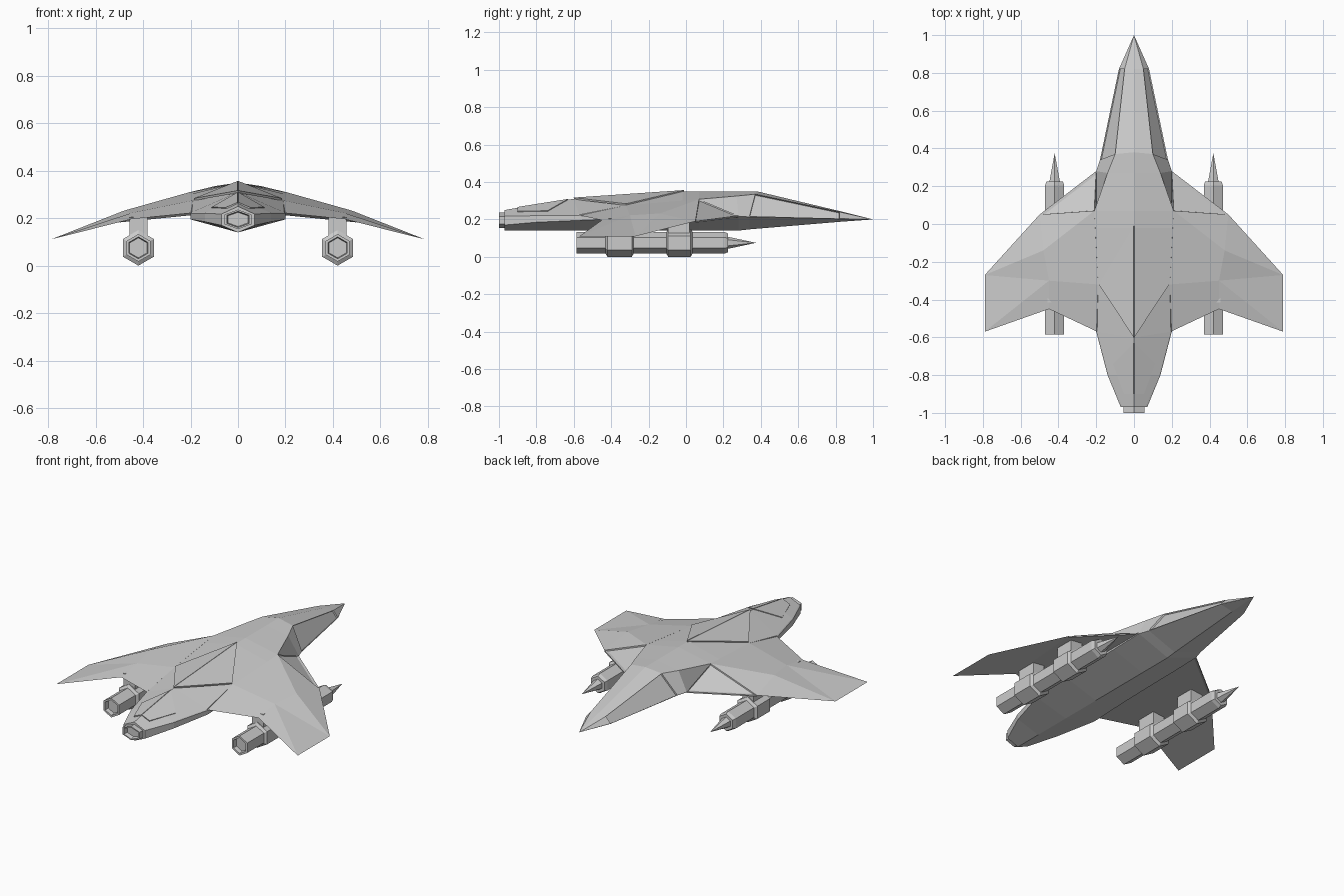
import bpy, bmesh, math
from mathutils import Vector

if "Cube" in bpy.data.objects:
    bpy.data.objects.remove(bpy.data.objects["Cube"])


def finish(bm, name, mirror=True, thickness=0):
    bmesh.ops.remove_doubles(bm, verts=bm.verts, dist=0.0004)
    bmesh.ops.recalc_face_normals(bm, faces=bm.faces)
    me = bpy.data.meshes.new(name)
    bm.to_mesh(me)
    bm.free()
    ob = bpy.data.objects.new(name, me)
    bpy.context.collection.objects.link(ob)
    if thickness:
        s = ob.modifiers.new("thickness", 'SOLIDIFY')
        s.thickness, s.offset = thickness, 0
    if mirror:
        m = ob.modifiers.new("mirror", 'MIRROR')
        m.use_clip = True
    return ob


def recess(bm, face, border, shift):
    """Sink the middle of a face to leave a sharp panel step."""
    bmesh.ops.inset_individual(bm, faces=[face], thickness=border)
    bmesh.ops.inset_individual(bm, faces=[face], thickness=0.001)
    bmesh.ops.translate(bm, verts=face.verts, vec=Vector(shift))


def lathe(name, x, z, profile, sx=1, mirror=True, sides=6):
    """Hexagonal turned part running along y; profile is (radius, y)."""
    bm = bmesh.new()
    rings = []
    for r, y in profile:
        rings.append([bm.verts.new((x + sx * r * math.sin(2 * math.pi * k / sides), y,
                                    z + r * math.cos(2 * math.pi * k / sides)))
                      for k in range(sides)])
    for a, b in zip(rings, rings[1:]):
        for k in range(sides):
            n = (k + 1) % sides
            bm.faces.new((a[k], a[n], b[n], b[k]))
    return finish(bm, name, mirror)


def panel(name, pts):
    bm = bmesh.new()
    bm.faces.new([bm.verts.new(p) for p in pts])
    return finish(bm, name, thickness=0.01)


# Fuselage: long rails from nose to tail, skinned and mirrored
spine = [(0, 1, .2), (0, .82, .245), (0, .38, .35), (0, .27, .35), (0, .07, .35), (0, -.02, .35),
         (0, -.32, .331), (0, -.6, .31), (0, -.8, .28), (0, -.97, .25)]
shoulder = [(0, 1, .2), (.05, .82, .24), (.10, .37, .335), (.14, .27, .325), (.21, .07, .308),
            (.205, -.02, .30), (.19, -.32, .275), (.195, -.57, .225), (.135, -.8, .224), (.06, -.97, .222)]
edge = [(0, 1, .2), (.08, .82, .205), (.18, .34, .218), (.2, .28, .22), (.2, .07, .22), (.2, -.02, .22),
        (.2, -.32, .22), (.2, -.57, .22), (.14, -.8, .22), (.07, -.97, .218)]
lower_z = [.2, .203, .214, .215, .21, .21, .205, .195, .185, .17]
keel_z = [.2, .187, .147] + [.14] * 7
lower = [(x, y, z) for (x, y, _), z in zip(edge, lower_z)]
keel = [(0, y, z) for (_, y, _), z in zip(edge, keel_z)]

bm = bmesh.new()
rails = [[bm.verts.new(p) for p in r] for r in (spine, shoulder, edge, lower, keel)]
window = None
for j in range(4):
    a, b = rails[j], rails[j + 1]
    for i in range(9):
        f = bm.faces.new((a[i], b[i], b[i + 1], a[i + 1]))
        if j == 1 and i == 1:
            window = f
bm.faces.new([r[-1] for r in rails])
recess(bm, window, 0.01, (-.007, 0, -.005))
finish(bm, "fuselage")

# Wings: chord stations at root, mid span and tip
root = [(.2, .28, .22), (.21, .07, .308), (.19, -.32, .275), (.195, -.57, .222)]
mid = [(.5, .05, .19), (.48, -.14, .232), (.45, -.30, .222), (.45, -.45, .196)]
tip = [(.79, -.27, .11), (.79, -.57, .11)]
bm = bmesh.new()
R, M, T = [[bm.verts.new(p) for p in s] for s in (root, mid, tip)]
intake = bm.faces.new((R[0], M[0], R[1]))
for f in ((M[0], M[1], R[1]), (R[1], M[1], M[2], R[2]), (R[2], M[2], M[3], R[3]),
          (M[0], T[0], M[1]), (M[1], T[0], M[2]), (M[2], T[0], T[1]), (M[2], T[1], M[3]),
          (R[0], R[3], M[3], M[0]), (M[0], M[3], T[1], T[0]), R):
    bm.faces.new(f)
recess(bm, intake, 0.02, (0, 0, -.008))
finish(bm, "wings")

# Raised panels on the back and tail
panel("dorsal_panel", [(0, -.01, .352), (.185, -.32, .279), (0, -.6, .312)])
panel("tail_panel", [(0, -.63, .305), (.11, -.74, .242), (.05, -.9, .241), (0, -.9, .262)])

# Main exhaust
lathe("exhaust", 0, .195, [(0, -.975), (.03, -.975), (.034, -1), (.041, -1), (.041, -.96), (0, -.96)],
      sx=1.6, mirror=False)

# Underwing pods with two bands and a pointed nose
lathe("wing_pods", .42, .075,
      [(0, -.56), (.042, -.56), (.046, -.585), (.058, -.585), (.058, -.43), (.075, -.42), (.075, -.29),
       (.058, -.28), (.058, -.105), (.075, -.095), (.075, .025), (.058, .035), (.058, .205),
       (.05, .225), (.032, .225), (0, .375)])

# Pylons joining pods to wings
for name, y0, y1 in (("front_pylons", -.095, .02), ("rear_pylons", -.415, -.295)):
    bm = bmesh.new()
    bmesh.ops.create_cube(bm, size=1)
    for v in bm.verts:
        v.co = (.42 + v.co.x * .075, (y0 + y1) / 2 + v.co.y * (y1 - y0), .165 + v.co.z * .08)
    finish(bm, name)
